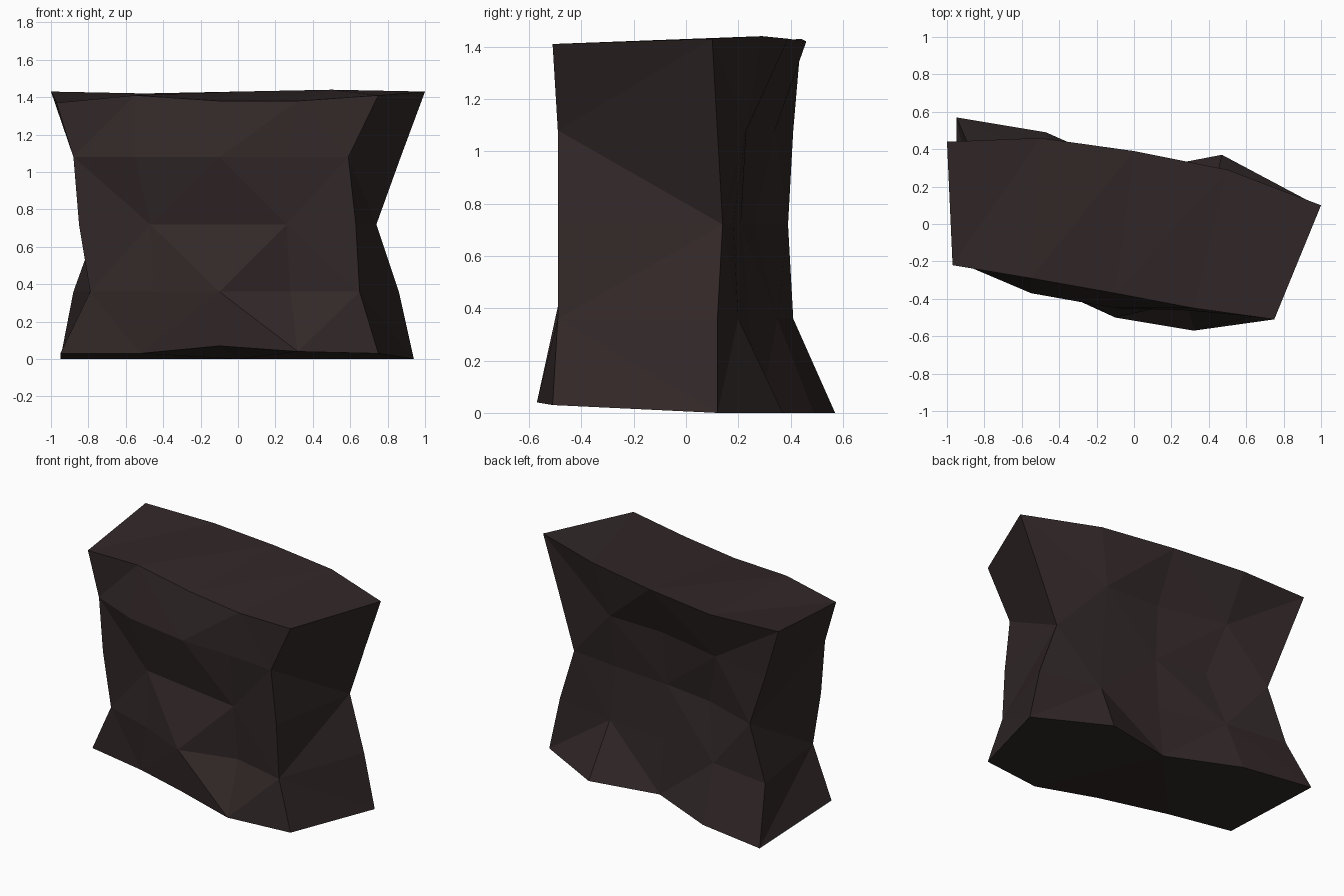
import bpy
import bmesh

default_cube = bpy.data.objects.get("Cube")
if default_cube:
    bpy.data.objects.remove(default_cube)


def make_material(name, colour):
    """Plain flat material, same colour in viewport and render."""
    material = bpy.data.materials.new(name)
    material.use_nodes = True
    material.diffuse_color = colour
    shader = material.node_tree.nodes["Principled BSDF"]
    shader.inputs["Base Color"].default_value = colour
    shader.inputs["Roughness"].default_value = 1
    return material


# Cross-sections in hundredths, bottom to top. Each one runs along the
# front from -x to +x, then along the back from +x to -x.
sections = [
    ((-95, -20), (-52, -29), (-10, -47), (32, -57), (75, -51),
     (94, 12), (47, 37), (0, 28), (-47, 49), (-95, 57)),
    ((-79, -23), (-45, -34), (-10, -50), (28, -40), (65, -49),
     (86, 12), (43, 20), (0, 24), (-45, 35), (-88, 41)),
    ((-85, -23), (-47, -30), (-10, -36), (26, -42), (63, -49),
     (74, 14), (40, 18), (0, 21), (-36, 26), (-75, 39)),
    ((-88, -23), (-55, -37), (-10, -45), (26, -46), (59, -49),
     (87, 12), (41, 23), (1, 24), (-46, 34), (-88, 41)),
    ((-97, -22), (-55, -29), (-10, -37), (32, -45), (75, -51),
     (100, 10), (50, 29), (0, 39), (-50, 46), (-100, 44)),
]
level_height = 36
bottom_rise = (3, 3, 7, 4, 3, 0, 0, 0, 0, 0)
top_rise = (-7, -3, -6, -6, -3, -1, 0, -1, -2, -1)

# Stack the sections, with uneven bottom and top rims
bm = bmesh.new()
rings = []
last = len(sections) - 1
for level, section in enumerate(sections):
    ring = []
    for column, (x, y) in enumerate(section):
        z = level * level_height
        if level == 0:
            z += bottom_rise[column]
        elif level == last:
            z += top_rise[column]
        ring.append(bm.verts.new((x / 100, y / 100, z / 100)))
    rings.append(ring)

# Chiselled walls: two triangles per cell, diagonals in a diamond pattern
for level, (lower, upper) in enumerate(zip(rings, rings[1:])):
    count = len(lower)
    for column in range(count):
        following = (column + 1) % count
        a, b = lower[column], lower[following]
        c, d = upper[following], upper[column]
        if (level + column) % 2:
            bm.faces.new((a, b, c))
            bm.faces.new((a, c, d))
        else:
            bm.faces.new((a, b, d))
            bm.faces.new((b, c, d))

# Top and bottom caps
caps = [bm.faces.new(rings[-1]), bm.faces.new(rings[0][::-1])]
bmesh.ops.triangulate(bm, faces=caps)
bmesh.ops.recalc_face_normals(bm, faces=bm.faces)

mesh = bpy.data.meshes.new("rock_block")
bm.to_mesh(mesh)
bm.free()
mesh.materials.append(make_material("dark brown stone", (0.032, 0.021, 0.021, 1)))
rock = bpy.data.objects.new("rock_block", mesh)
bpy.context.collection.objects.link(rock)
